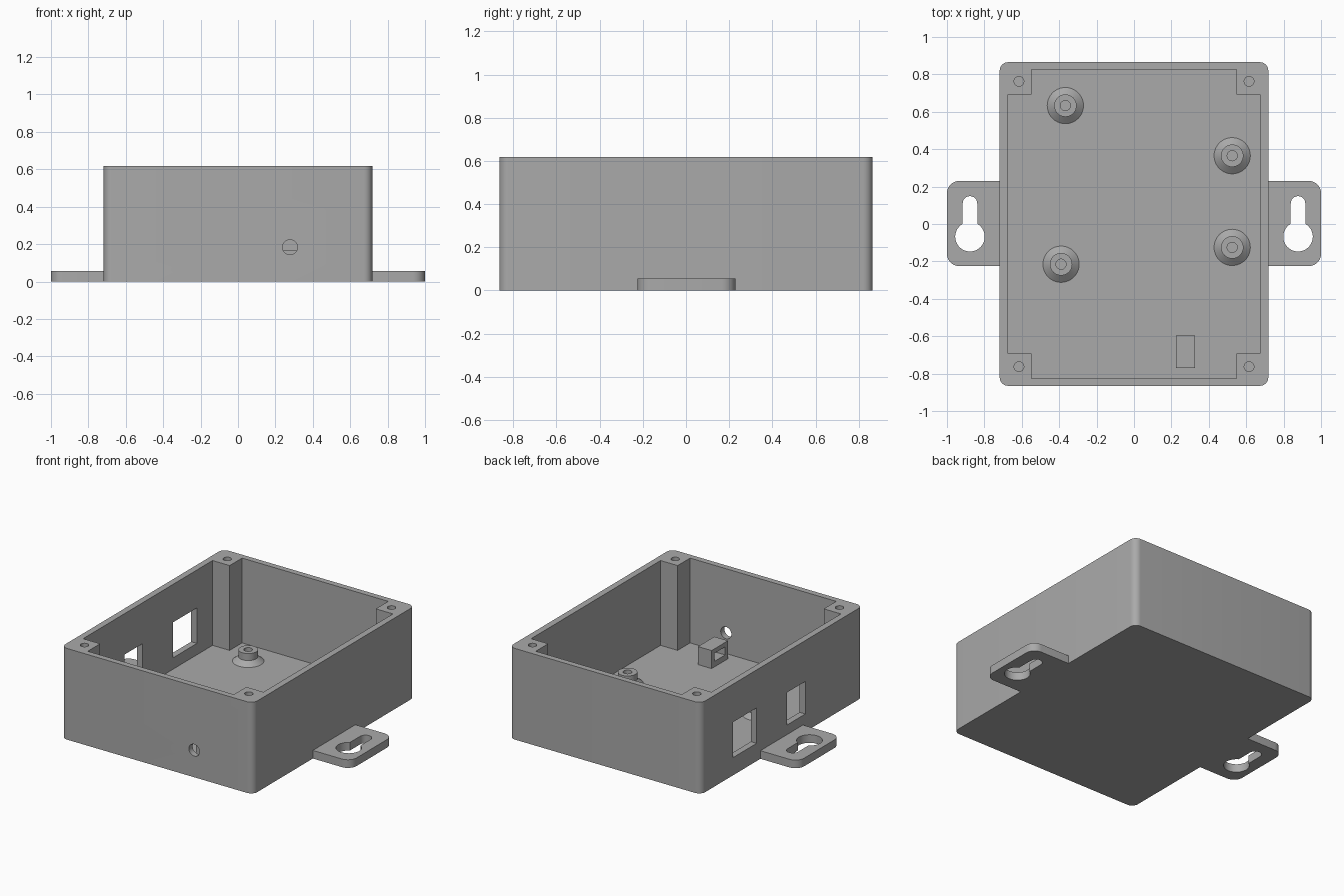
import bpy, bmesh
from math import cos, sin, pi, radians
from mathutils import Matrix

cube = bpy.data.objects.get("Cube")
if cube:
    bpy.data.objects.remove(cube)

grey = bpy.data.materials.new("plain grey")
grey.use_nodes = True
colour = (0.4, 0.4, 0.4, 1)
grey.diffuse_color = colour
grey.node_tree.nodes["Principled BSDF"].inputs["Base Color"].default_value = colour

WALL_X, WALL_Y, TOP, FLOOR = 0.718, 0.865, 0.617, 0.043


def finish(name, bm):
    bmesh.ops.recalc_face_normals(bm, faces=bm.faces)
    mesh = bpy.data.meshes.new(name)
    bm.to_mesh(mesh)
    bm.free()
    mesh.materials.append(grey)
    ob = bpy.data.objects.new(name, mesh)
    bpy.context.collection.objects.link(ob)
    return ob


def prism(name, outline, z0, z1):
    bm = bmesh.new()
    face = bm.faces.new([bm.verts.new((x, y, z0)) for x, y in outline])
    new = bmesh.ops.extrude_face_region(bm, geom=[face])["geom"]
    verts = [v for v in new if isinstance(v, bmesh.types.BMVert)]
    bmesh.ops.translate(bm, verts=verts, vec=(0, 0, z1 - z0))
    return finish(name, bm)


def box(name, x0, x1, y0, y1, z0, z1):
    return prism(name, [(x0, y0), (x1, y0), (x1, y1), (x0, y1)], z0, z1)


def arc(cx, cy, r, a0, a1, steps):
    angles = [radians(a0 + (a1 - a0) * i / steps) for i in range(steps + 1)]
    return [(cx + r * cos(a), cy + r * sin(a)) for a in angles]


def disc(x, y, r):
    return arc(x, y, r, 0, 360, 32)[:-1]


def lathe(name, x, y, profile):
    # closed (radius, height) loop spun round a vertical axis
    bm = bmesh.new()
    verts = [bm.verts.new((x + r, y, z)) for r, z in profile]
    edges = [bm.edges.new((a, b)) for a, b in zip(verts, verts[1:] + verts[:1])]
    bmesh.ops.spin(bm, geom=verts + edges, cent=(x, y, 0), axis=(0, 0, 1),
                   angle=2 * pi, steps=40)
    bmesh.ops.remove_doubles(bm, verts=bm.verts, dist=0.0001)
    return finish(name, bm)


def cut(ob, cutter):
    cutter.hide_render = True
    mod = ob.modifiers.new("cut", "BOOLEAN")
    mod.operation, mod.solver, mod.object = "DIFFERENCE", "EXACT", cutter
    bpy.context.view_layer.objects.active = ob
    bpy.ops.object.modifier_apply(modifier=mod.name)
    bpy.data.objects.remove(cutter)


# Rounded case body
r = 0.045
outline = []
for sx, sy, a in ((1, 1, 0), (-1, 1, 90), (-1, -1, 180), (1, -1, 270)):
    outline += arc(sx * (WALL_X - r), sy * (WALL_Y - r), r, a, a + 90, 8)
case = prism("case_body", outline, 0, TOP)

# Cavity, leaving a square post in each corner
ix, iy, px, py = 0.675, 0.825, 0.547, 0.692
cavity = [(ix, -py), (ix, py), (px, py), (px, iy), (-px, iy), (-px, py),
          (-ix, py), (-ix, -py), (-px, -py), (-px, -iy), (px, -iy), (px, -py)]
cut(case, prism("cavity_cutter", cavity, FLOOR, TOP + 0.1))

# Screw holes in the posts
for sx in (-1, 1):
    for sy in (-1, 1):
        cut(case, prism("screw_cutter", disc(sx * 0.615, sy * 0.763, 0.026),
                        TOP - 0.3, TOP + 0.1))

# Two windows in the right wall
cut(case, box("window_cutter", -0.8, -0.6, 0.27, 0.525, 0.12, 0.36))
cut(case, box("window_cutter", -0.8, -0.6, -0.25, -0.055, 0.12, 0.34))

# Round cable hole in the front wall
cable = prism("cable_cutter", disc(0, 0, 0.04), -0.1, 0.1)
cable.data.transform(Matrix.Translation((0.278, -0.85, 0.183))
                     @ Matrix.Rotation(pi / 2, 4, "X"))
cut(case, cable)

# Strap loop behind the cable hole
loop = box("strap_loop", 0.225, 0.327, -0.77, -0.595, FLOOR, 0.165)
cut(loop, box("strap_cutter", 0.1, 0.4, -0.74, -0.625, 0.08, 0.135))

parts = [case, loop]

# Circuit board standoffs with a flared foot
for x, y in ((-0.367, 0.633), (0.525, 0.365), (-0.39, -0.215), (0.525, -0.125)):
    parts.append(lathe("standoff", x, y, [
        (0.027, FLOOR), (0.097, FLOOR), (0.06, 0.073), (0.06, 0.12), (0.027, 0.12)]))

# Mounting tabs with keyhole slots
for side, name in ((1, "left_tab"), (-1, "right_tab")):
    pts = [(WALL_X, -0.225)] + arc(0.935, -0.16, 0.065, -90, 0, 8)
    pts += arc(0.935, 0.165, 0.065, 0, 90, 8) + [(WALL_X, 0.23)]
    tab = prism(name, [(side * x, y) for x, y in pts], 0, 0.055)
    keyhole = arc(0.877, 0.11, 0.039, 0, 180, 12) + arc(0.877, -0.068, 0.079, 120, 420, 32)
    cut(tab, prism("keyhole_cutter", [(side * x, y) for x, y in keyhole], -0.1, 0.2))
    parts.append(tab)

# Smooth round surfaces, keep edges sharp
for ob in bpy.context.view_layer.objects:
    ob.select_set(ob in parts)
bpy.context.view_layer.objects.active = case
bpy.ops.object.shade_smooth_by_angle(angle=radians(30))
